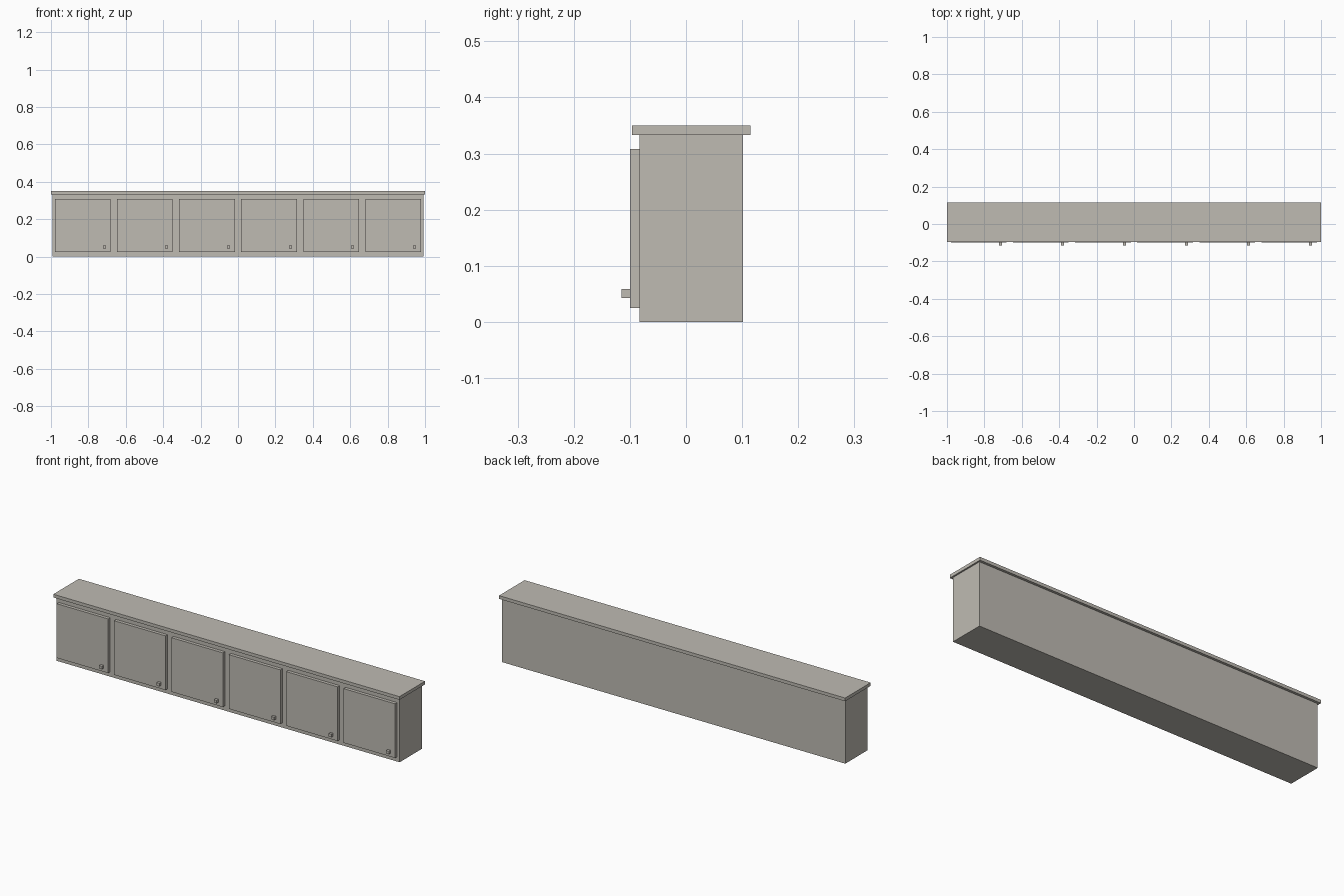
import bpy

if "Cube" in bpy.data.objects:
    bpy.data.objects.remove(bpy.data.objects["Cube"])

# One flat stone-grey colour throughout
paint = bpy.data.materials.new("warm_grey_paint")
paint.diffuse_color = (0.52, 0.497, 0.45, 1.0)
paint.use_nodes = True
paint.node_tree.nodes["Principled BSDF"].inputs["Base Color"].default_value = paint.diffuse_color


def box(name, x, y, z):
    """Box from (min, max) ranges on each axis."""
    bpy.ops.mesh.primitive_cube_add(size=1, location=[sum(r) / 2 for r in (x, y, z)])
    ob = bpy.context.object
    ob.name = name
    ob.scale = [r[1] - r[0] for r in (x, y, z)]
    bpy.ops.object.transform_apply(location=False, rotation=False, scale=True)
    ob.data.materials.append(paint)
    return ob


# Carcass and overhanging top
box("cabinet_body", (-0.992, 0.992), (-0.083, 0.102), (0.0, 0.333))
box("cabinet_top", (-1.0, 1.0), (-0.096, 0.115), (0.333, 0.35))

# Six doors, each with a small square knob at its lower right
for i in range(6):
    cx = (i - 2.5) * 0.3316
    box(f"door_{i + 1}", (cx - 0.1485, cx + 0.1485), (-0.1, -0.083), (0.025, 0.308))
    kx = cx + 0.115
    box(f"knob_{i + 1}", (kx - 0.008, kx + 0.008), (-0.115, -0.1), (0.043, 0.059))
